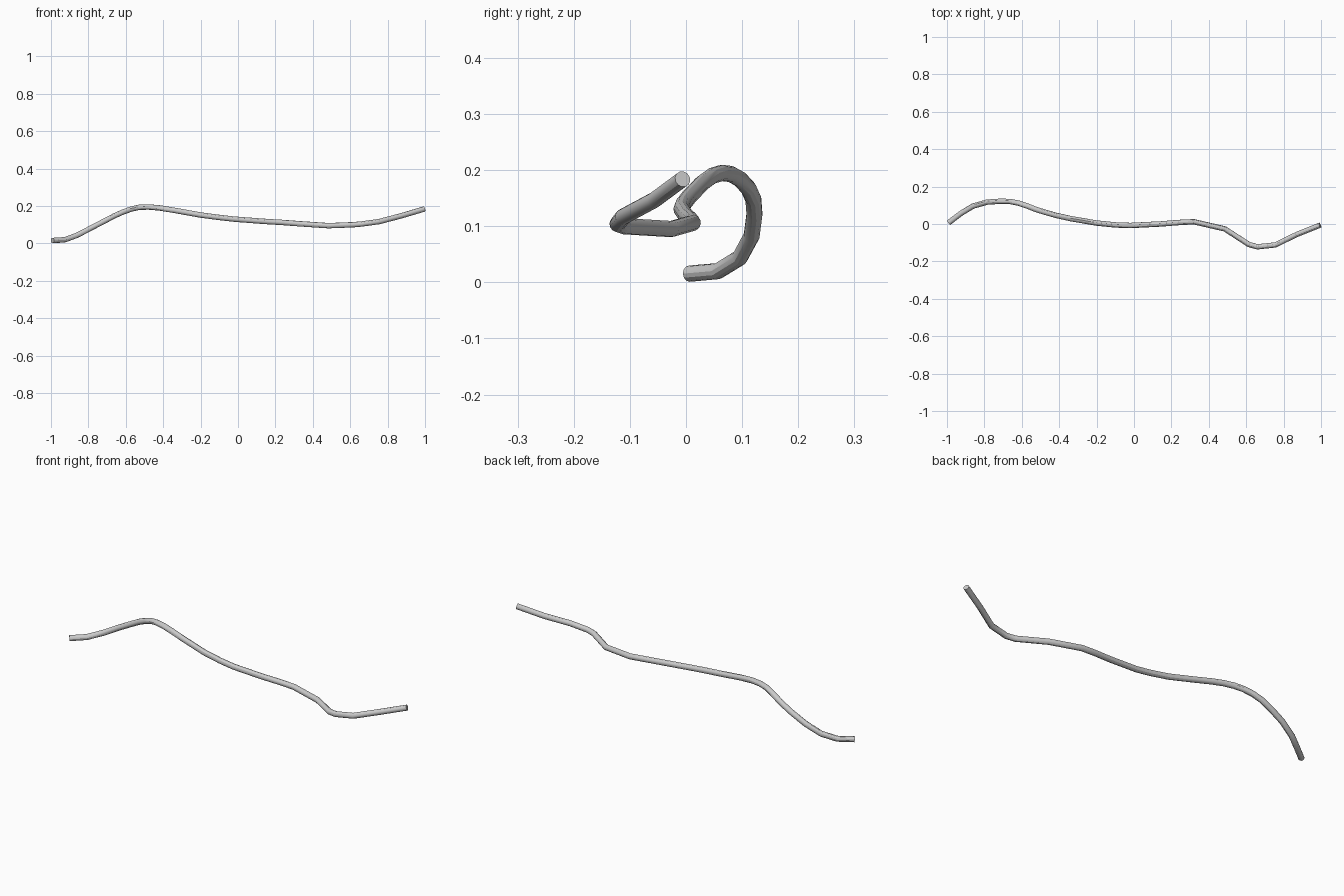
import bpy

RADIUS = 0.0145

# Centre line of the bent tube, from left end to right end
path = [
    (-0.992, 0.006, 0.0155), (-0.925, 0.057, 0.020), (-0.86, 0.096, 0.044),
    (-0.785, 0.117, 0.083), (-0.71, 0.122, 0.122), (-0.66, 0.120, 0.148),
    (-0.615, 0.111, 0.168), (-0.57, 0.096, 0.184), (-0.53, 0.080, 0.193),
    (-0.48, 0.064, 0.195), (-0.42, 0.047, 0.190), (-0.34, 0.029, 0.177),
    (-0.20, 0.005, 0.152), (-0.10, -0.005, 0.139), (-0.02, -0.008, 0.130),
    (0.14, 0.000, 0.118), (0.24, 0.008, 0.112), (0.32, 0.012, 0.106),
    (0.485, -0.026, 0.095), (0.615, -0.110, 0.100), (0.66, -0.122, 0.104),
    (0.755, -0.112, 0.117), (0.87, -0.056, 0.147), (0.995, -0.006, 0.184),
]

# Tube swept along the path, with closed ends
curve = bpy.data.curves.new("bent_tube", 'CURVE')
curve.dimensions = '3D'
curve.bevel_depth = RADIUS
curve.bevel_resolution = 4
curve.use_fill_caps = True
spline = curve.splines.new('POLY')
spline.points.add(len(path) - 1)
for point, co in zip(spline.points, path):
    point.co = (*co, 1)
tube = bpy.data.objects.new("bent_tube", curve)
bpy.context.collection.objects.link(tube)

# Turn into a mesh and smooth the sides while keeping the end rims sharp
bpy.context.view_layer.objects.active = tube
tube.select_set(True)
bpy.ops.object.convert(target='MESH')
bpy.ops.object.shade_smooth_by_angle()
